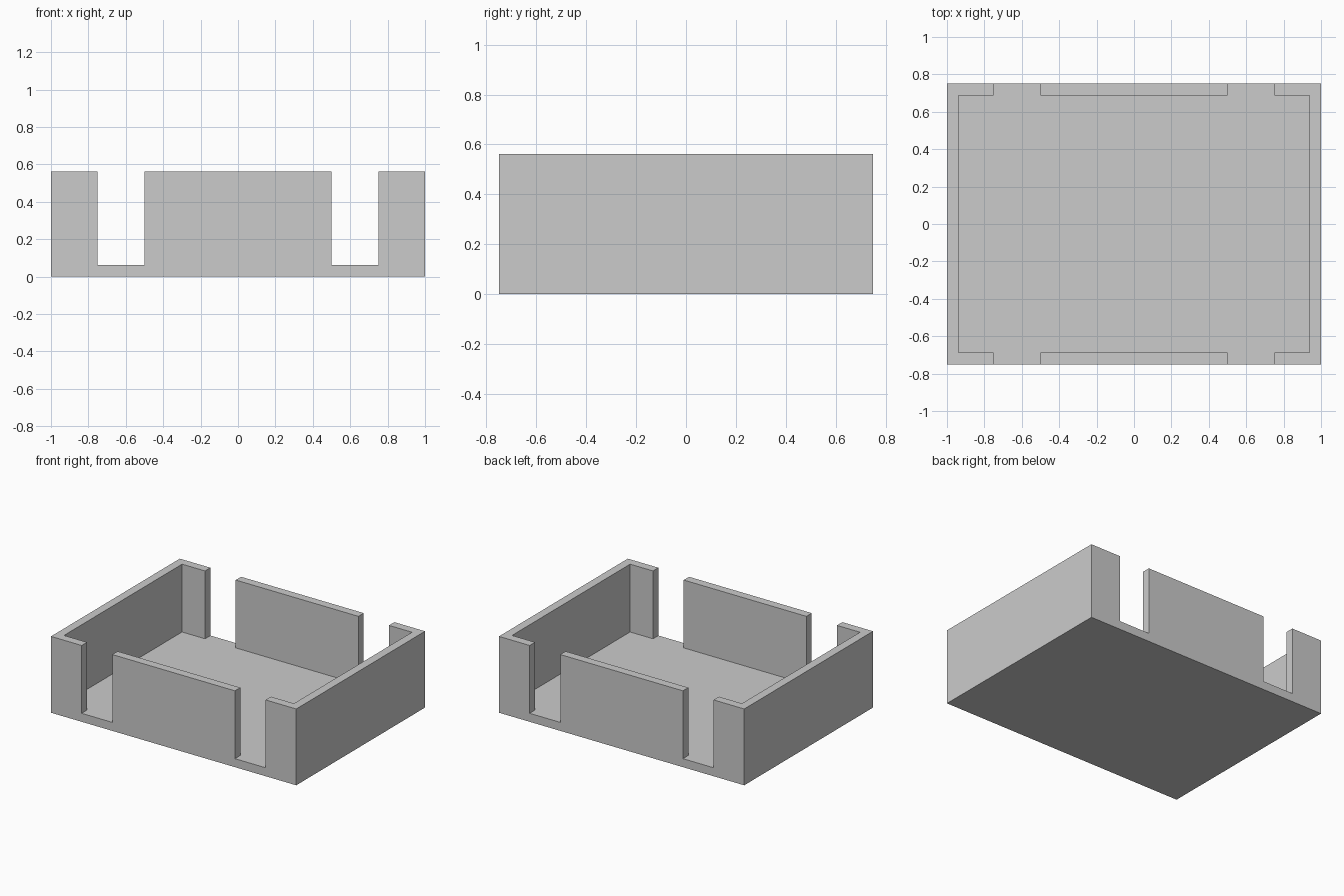
import bpy, bmesh, math

if "Cube" in bpy.data.objects:
    bpy.data.objects.remove(bpy.data.objects["Cube"])

T = 0.0625                 # wall and floor thickness
WALL_H = 0.5               # wall height above the floor
HX, HY = 1.0, 0.75         # half sizes
GAP_IN, GAP_OUT = 0.5, 0.75  # gaps in the front and back walls


def raise_faces(bm, faces, height):
    """Extrude a face region straight up."""
    new = bmesh.ops.extrude_face_region(bm, geom=faces)["geom"]
    verts = [g for g in new if isinstance(g, bmesh.types.BMVert)]
    bmesh.ops.translate(bm, verts=verts, vec=(0, 0, height))
    return [g for g in new if isinstance(g, bmesh.types.BMFace)]


def is_wall(face):
    c = face.calc_center_median()
    x, y = abs(c.x), abs(c.y)
    return x > HX - T or (y > HY - T and not GAP_IN < x < GAP_OUT)


# Floor plan grid, split along every wall and gap line
half = [GAP_IN, GAP_OUT, HX - T, HX]
xs = [-v for v in reversed(half)] + half
ys = [-HY, -HY + T, HY - T, HY]
bm = bmesh.new()
grid = [[bm.verts.new((x, y, 0)) for y in ys] for x in xs]
for a, b in zip(grid, grid[1:]):
    for j in range(len(ys) - 1):
        bm.faces.new((a[j], b[j], b[j + 1], a[j + 1]))

# Floor slab, then the walls pulled up from it
top = raise_faces(bm, bm.faces[:], T)
raise_faces(bm, [f for f in top if is_wall(f)], WALL_H)

# Merge coplanar faces
bmesh.ops.recalc_face_normals(bm, faces=bm.faces[:])
bmesh.ops.dissolve_limit(bm, angle_limit=math.radians(1),
                         verts=bm.verts[:], edges=bm.edges[:])
bmesh.ops.recalc_face_normals(bm, faces=bm.faces[:])

mesh = bpy.data.meshes.new("slotted_tray")
bm.to_mesh(mesh)
bm.free()
bpy.context.collection.objects.link(bpy.data.objects.new("slotted_tray", mesh))
